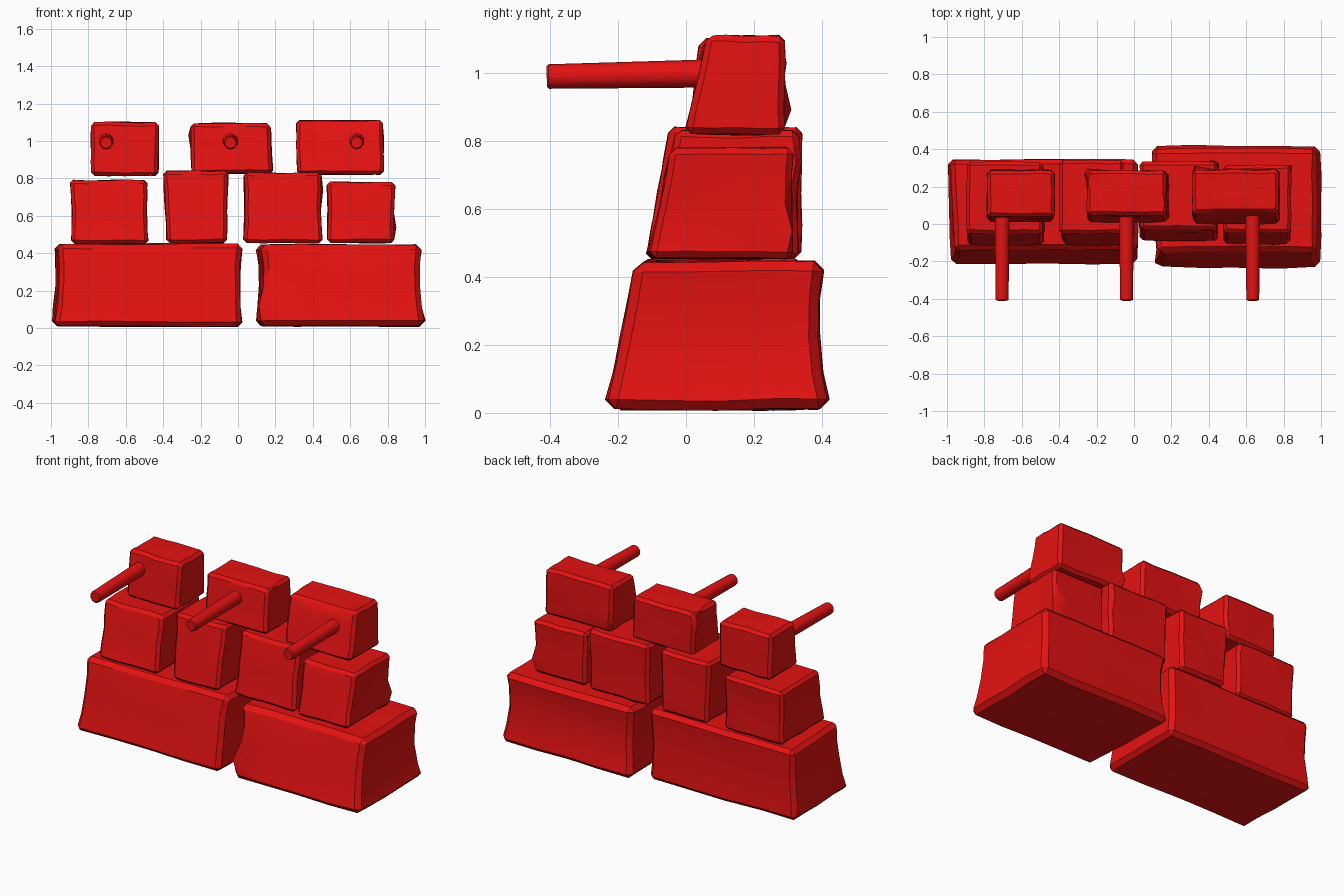
import bpy, bmesh, math, random
from mathutils import Vector

if "Cube" in bpy.data.objects:
    bpy.data.objects.remove(bpy.data.objects["Cube"])

random.seed(4)
red = bpy.data.materials.new("bright_red")
red.diffuse_color = (0.78, 0.006, 0.006, 1)
red.use_nodes = True
red.node_tree.nodes["Principled BSDF"].inputs["Base Color"].default_value = red.diffuse_color


def finish(name, bm, angle):
    bmesh.ops.recalc_face_normals(bm, faces=bm.faces)
    me = bpy.data.meshes.new(name)
    bm.to_mesh(me)
    bm.free()
    me.materials.append(red)
    ob = bpy.data.objects.new(name, me)
    bpy.context.collection.objects.link(ob)
    bpy.ops.object.select_all(action='DESELECT')
    ob.select_set(True)
    bpy.context.view_layer.objects.active = ob
    bpy.ops.object.shade_smooth_by_angle(angle=math.radians(angle))
    return ob


def stone(name, bottom, top, z, waist, skew=(0, 0), bevel=0.018):
    """Rough tapered block. bottom/top are (x0, x1, y0, y1); waist pinches the
    middle; skew moves the front ends inward."""
    bm = bmesh.new()
    bmesh.ops.create_cube(bm, size=1)
    bmesh.ops.subdivide_edges(bm, edges=bm.edges, cuts=3, use_grid_fill=True)
    for v in bm.verts:
        u, w, t = (c + 0.5 for c in v.co)
        b = [p + (q - p) * t for p, q in zip(bottom, top)]
        pinch = waist * 4 * t * (1 - t)
        x0 = b[0] + skew[0] * (1 - w) + pinch
        x1 = b[1] - skew[1] * (1 - w) - pinch
        y0, y1 = b[2], b[3] - pinch
        v.co = Vector((x0 + (x1 - x0) * u, y0 + (y1 - y0) * w,
                       z[0] + (z[1] - z[0]) * t))
        v.co += Vector([random.uniform(-0.004, 0.004) for _ in range(3)])
    sharp = [e for e in bm.edges if e.calc_face_angle(0) > math.radians(45)]
    bmesh.ops.bevel(bm, geom=sharp, offset=bevel, segments=1, affect='EDGES')
    finish(name, bm, 28)


# Bottom course: two long stones
stone("base_stone_left", (-1.0, 0.02, -0.215, 0.345), (-0.98, 0.02, -0.135, 0.345),
      (0.01, 0.45), 0.01, (0.02, 0.0), 0.025)
stone("base_stone_right", (0.09, 1.0, -0.235, 0.42), (0.09, 0.98, -0.15, 0.405),
      (0.01, 0.445), 0.02, (0.03, 0.0), 0.028)

# Middle course: four stones
stone("middle_stone_1", (-0.89, -0.48, -0.115, 0.32), (-0.895, -0.485, -0.05, 0.33),
      (0.45, 0.79), 0.005)
stone("middle_stone_2", (-0.38, -0.06, -0.115, 0.34), (-0.40, -0.055, -0.05, 0.34),
      (0.455, 0.84), 0.0)
stone("middle_stone_3", (0.03, 0.45, -0.09, 0.33), (0.03, 0.445, -0.03, 0.335),
      (0.455, 0.83), 0.005)
stone("middle_stone_4", (0.475, 0.835, -0.11, 0.315), (0.475, 0.84, -0.045, 0.315),
      (0.455, 0.78), 0.005)

# Top course: three stones
stone("top_stone_1", (-0.785, -0.425, 0.01, 0.29), (-0.785, -0.425, 0.04, 0.285),
      (0.815, 1.10), 0.0)
stone("top_stone_2", (-0.25, 0.185, 0.01, 0.285), (-0.255, 0.175, 0.05, 0.285),
      (0.825, 1.095), 0.0)
stone("top_stone_3", (0.32, 0.78, 0.0, 0.29), (0.31, 0.775, 0.06, 0.29),
      (0.82, 1.11), 0.0)

# Barrels pointing forward from the top stones
for i, x in enumerate((-0.705, -0.04, 0.635)):
    tip, root = Vector((x, -0.41, 0.99)), Vector((x, 0.12, 1.0))
    axis = root - tip
    bm = bmesh.new()
    bmesh.ops.create_cone(bm, cap_ends=True, segments=10, radius1=0.036,
                          radius2=0.042, depth=axis.length)
    rims = [e for e in bm.edges if all(v.co.z < 0 for v in e.verts)]
    bmesh.ops.bevel(bm, geom=rims, offset=0.006, segments=1, affect='EDGES')
    rot = axis.to_track_quat('Z', 'Y').to_matrix()
    for v in bm.verts:
        v.co = rot @ v.co + (tip + root) / 2
    finish(f"barrel_{i + 1}", bm, 40)
